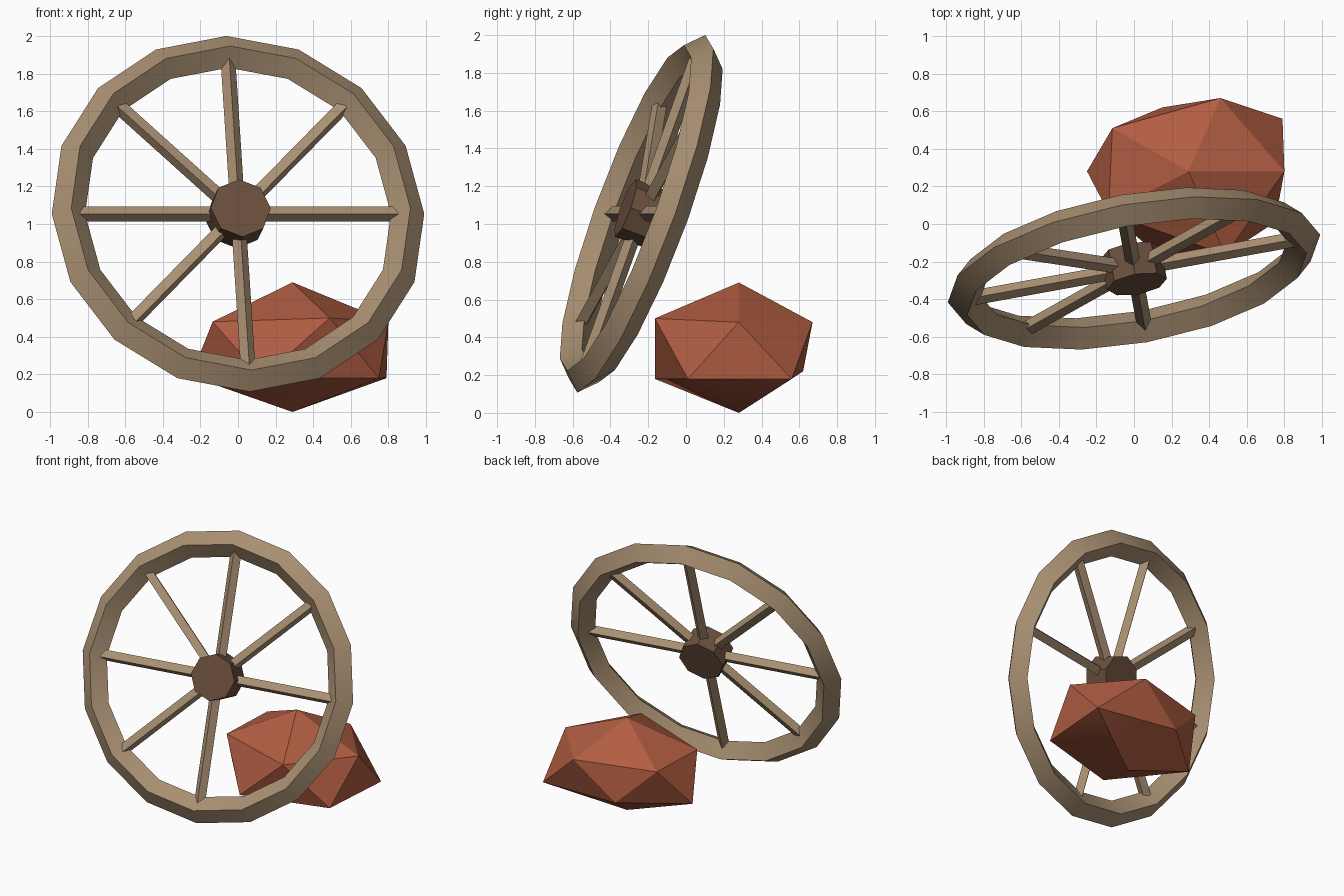
import bpy, bmesh, math
from mathutils import Vector, Matrix, Euler

cube = bpy.data.objects.get("Cube")
if cube:
    bpy.data.objects.remove(cube)


def material(name, rgb):
    m = bpy.data.materials.new(name)
    m.use_nodes = True
    m.diffuse_color = (*rgb, 1)
    m.node_tree.nodes["Principled BSDF"].inputs["Base Color"].default_value = (*rgb, 1)
    return m


WOOD = material("weathered wood", (0.40, 0.28, 0.17))
DARK_WOOD = material("dark wood", (0.15, 0.08, 0.047))
CLAY = material("red clay", (0.44, 0.11, 0.054))


def finish(bm, name, mat, matrix=Matrix()):
    """Turn a bmesh into an object, smooth except at edges over 30 degrees."""
    bmesh.ops.recalc_face_normals(bm, faces=bm.faces)
    for f in bm.faces:
        f.smooth = True
    for e in bm.edges:
        e.smooth = len(e.link_faces) == 2 and e.calc_face_angle() < math.radians(30)
    mesh = bpy.data.meshes.new(name)
    bm.to_mesh(mesh)
    bm.free()
    mesh.materials.append(mat)
    obj = bpy.data.objects.new(name, mesh)
    obj.matrix_world = matrix
    bpy.context.collection.objects.link(obj)
    return obj


def prism(sides, radius, depth):
    bm = bmesh.new()
    bmesh.ops.create_cone(bm, cap_ends=True, segments=sides,
                          radius1=radius, radius2=radius, depth=depth)
    return bm


# Wheel frame: local x across, z up the wheel, y through the axle
wheel = (Matrix.Translation((0, -0.237, 1.054))
         @ Euler((math.radians(-20), 0, math.radians(10.3))).to_matrix().to_4x4())
RING, SECTION = 0.917, 0.09


def on_wheel(angle, radius):
    return Vector((math.cos(angle) * radius, 0, math.sin(angle) * radius))


# Rim: sixteen-sided ring with a diamond section
bm = bmesh.new()
loops = []
for i in range(16):
    a = math.tau * i / 16
    loop = []
    for j in range(4):
        b = math.tau * j / 4
        p = on_wheel(a, RING + SECTION * math.cos(b))
        p.y = SECTION * math.sin(b)
        loop.append(bm.verts.new(p))
    loops.append(loop)
for i in range(16):
    here, there = loops[i], loops[(i + 1) % 16]
    for j in range(4):
        k = (j + 1) % 4
        bm.faces.new((here[j], here[k], there[k], there[j]))
finish(bm, "wheel_rim", WOOD, wheel)

# Hub: eight-sided block along the axle
axle = Matrix.Rotation(math.pi / 2, 4, "X")
finish(prism(8, 0.162, 0.18), "wheel_hub", DARK_WOOD, wheel @ axle)

# Spokes: seven remain, the lower one on the left is missing
for i in range(7):
    start = wheel.translation
    end = wheel @ on_wheel(math.tau * i / 8, RING - 0.01)
    d = end - start
    turn = d.to_track_quat("Z", "Y").to_matrix().to_4x4()
    finish(prism(4, 0.04, d.length), f"wheel_spoke_{i + 1}", WOOD,
           Matrix.Translation((start + end) / 2) @ turn)

# Boulder: uneven twelve-cornered stone, low ring then high ring
corners = [
    (0.29, 0.28, 0.0), (0.29, 0.28, 0.69),
    (0.75, 0.01, 0.18), (0.13, -0.165, 0.18), (-0.25, 0.28, 0.19),
    (0.15, 0.62, 0.22), (0.79, 0.56, 0.18),
    (0.487, -0.165, 0.50), (-0.135, 0.06, 0.48), (-0.115, 0.51, 0.48),
    (0.46, 0.67, 0.48), (0.80, 0.28, 0.48),
]
bm = bmesh.new()
for c in corners:
    bm.verts.new(c)
bmesh.ops.convex_hull(bm, input=bm.verts)
finish(bm, "boulder", CLAY)
